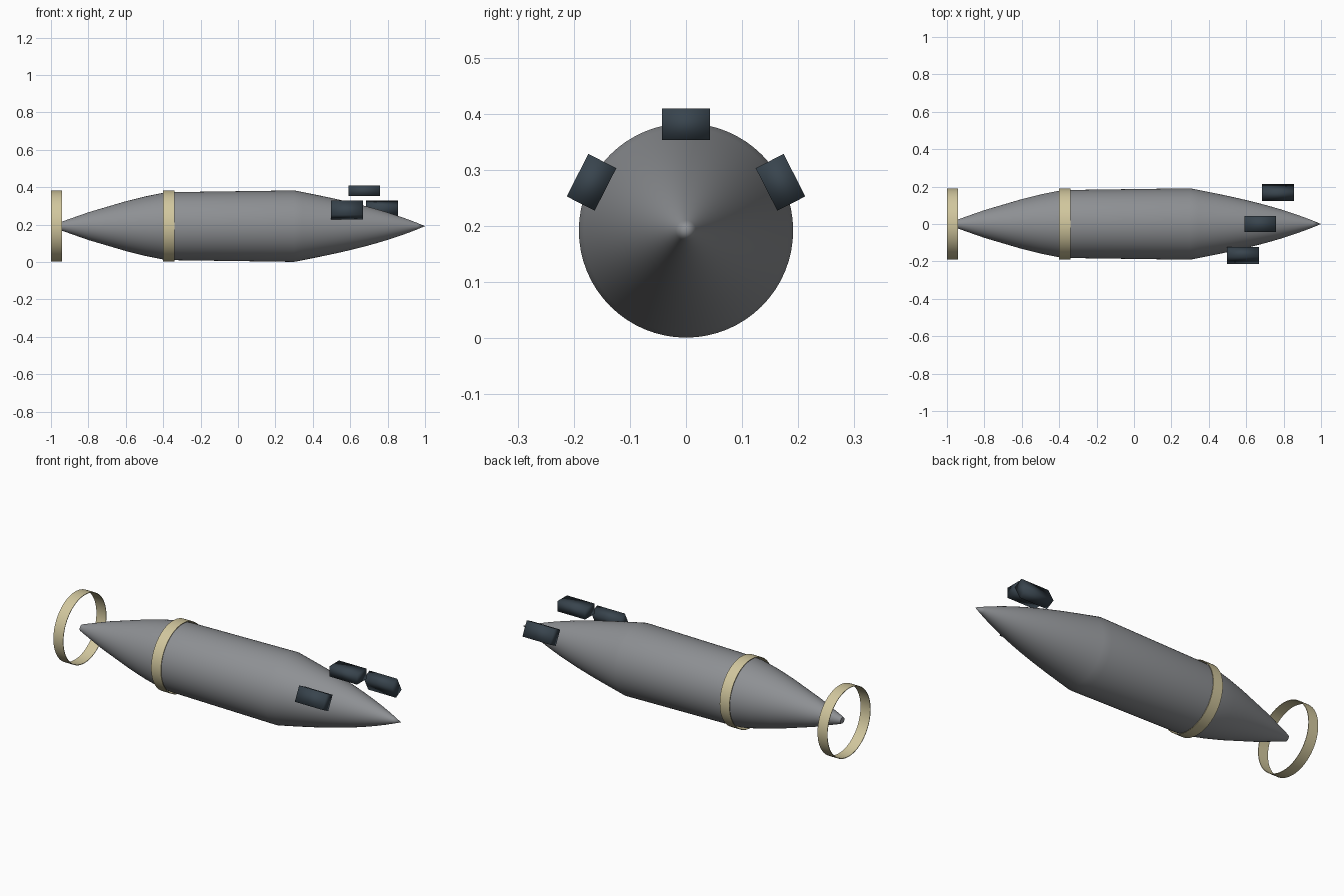
import bpy, bmesh, math
from mathutils import Matrix

if "Cube" in bpy.data.objects:
    bpy.data.objects.remove(bpy.data.objects["Cube"])

AXIS_Z = 0.192
SEG = 64


def material(name, rgb):
    m = bpy.data.materials.new(name)
    m.diffuse_color = (*rgb, 1)
    m.use_nodes = True
    m.node_tree.nodes["Principled BSDF"].inputs["Base Color"].default_value = m.diffuse_color
    return m


hull_grey = material("hull grey", (0.27, 0.28, 0.295))
band_cream = material("band cream", (0.64, 0.57, 0.34))
pod_slate = material("pod slate", (0.04, 0.058, 0.075))


def finish(name, bm, mat, angle):
    bmesh.ops.recalc_face_normals(bm, faces=bm.faces)
    me = bpy.data.meshes.new(name)
    bm.to_mesh(me)
    bm.free()
    me.materials.append(mat)
    ob = bpy.data.objects.new(name, me)
    bpy.context.collection.objects.link(ob)
    bpy.ops.object.select_all(action='DESELECT')
    ob.select_set(True)
    bpy.context.view_layer.objects.active = ob
    bpy.ops.object.shade_smooth_by_angle(angle=math.radians(angle))
    return ob


def lathe(name, profile, mat, closed=False):
    """Spin (x, radius) points around the long axis."""
    bm = bmesh.new()
    vs = [bm.verts.new((x, 0, r)) for x, r in profile]
    es = [bm.edges.new(p) for p in zip(vs, vs[1:])]
    if closed:
        es.append(bm.edges.new((vs[-1], vs[0])))
    bmesh.ops.spin(bm, geom=vs + es, cent=(0, 0, 0), axis=(1, 0, 0),
                   angle=math.tau, steps=SEG, use_duplicate=False)
    bmesh.ops.remove_doubles(bm, verts=bm.verts, dist=1e-5)
    bmesh.ops.translate(bm, verts=bm.verts, vec=(0, 0, AXIS_Z))
    return finish(name, bm, mat, 30)


# Hull: blunt tail, gently tapered middle, rounded nose
hull = [(-0.96, 0), (-0.96, 0.017), (-0.945, 0.023), (-0.8, 0.074),
        (-0.6, 0.133), (-0.5, 0.158), (-0.4, 0.178), (-0.34, 0.182)]
for i in range(17):
    t = i / 16
    hull.append((0.3 + 0.7 * t, 0.191 * (1 - 0.72 * t - 0.28 * t ** 3)))
lathe("hull", hull, hull_grey)

# Thin bands: one around the hull, one floating around the tail
for name, x in (("hull_band", -0.40), ("tail_ring", -1.0)):
    lathe(name, [(x, 0.187), (x, 0.19), (x + 0.06, 0.19), (x + 0.06, 0.187)],
          band_cream, closed=True)

# Pods spread around the nose, staggered along its length
for name, x, deg in (("front_pod", 0.5825, 63), ("top_pod", 0.675, 0),
                     ("back_pod", 0.77, -63)):
    bm = bmesh.new()
    bmesh.ops.create_cube(bm, size=1)
    place = (Matrix.Translation((x, 0, AXIS_Z))
             @ Matrix.Rotation(math.radians(deg), 4, 'X')
             @ Matrix.Translation((0, 0, 0.189))
             @ Matrix.Diagonal((0.17, 0.085, 0.056, 1)))
    bmesh.ops.transform(bm, matrix=place, verts=bm.verts)
    finish(name, bm, pod_slate, 180)
